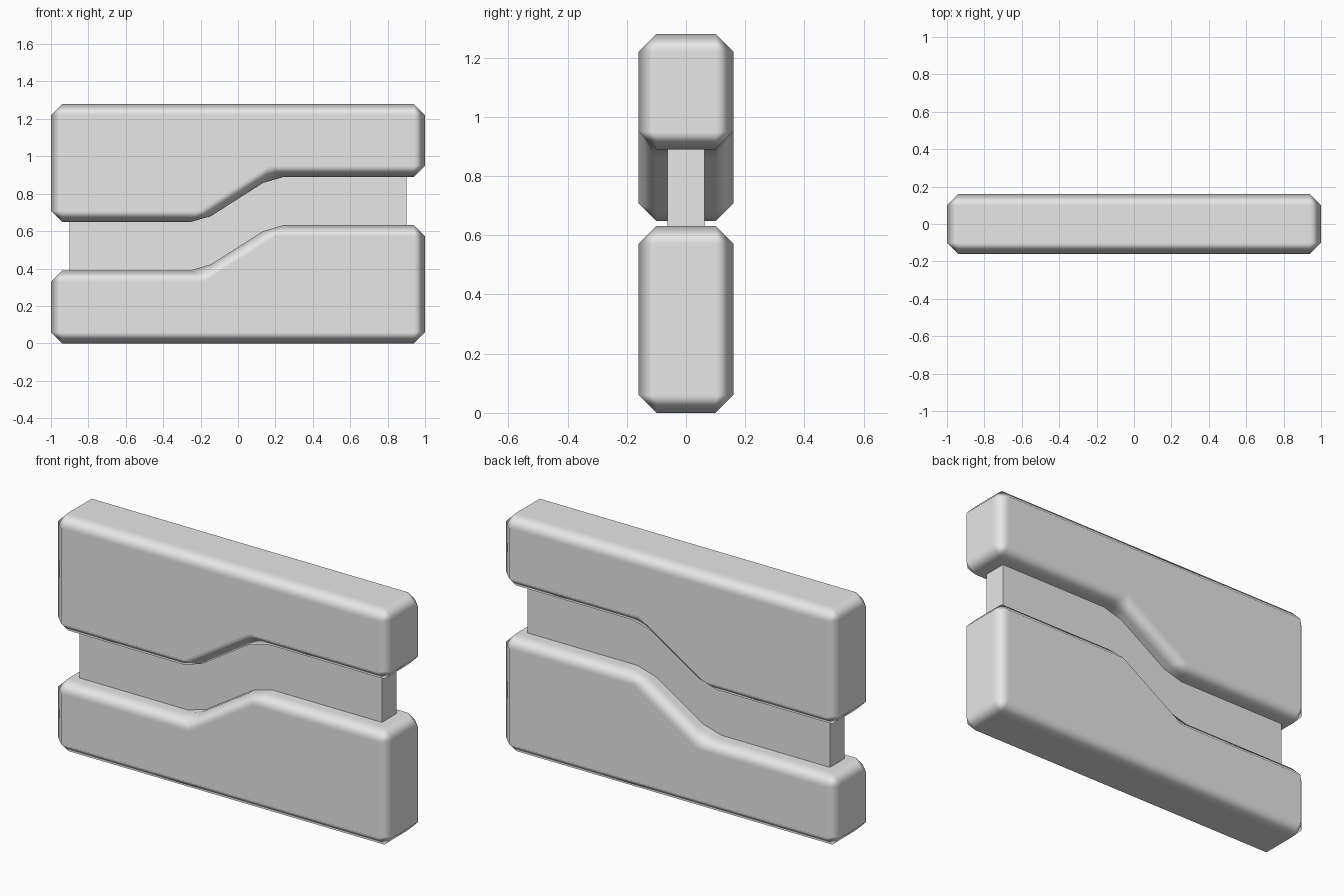
import bpy
import bmesh
from math import radians

cube = bpy.data.objects.get("Cube")
if cube:
    bpy.data.objects.remove(cube, do_unlink=True)

# One plain grey for every part
GREY = (0.8, 0.8, 0.8, 1.0)
grey = bpy.data.materials.new("plain_grey")
grey.use_nodes = True
grey.diffuse_color = GREY
grey.node_tree.nodes["Principled BSDF"].inputs["Base Color"].default_value = GREY


def extrude_profile(name, outline, half_depth):
    """Extrude an (x, z) outline evenly to the front and back."""
    bm = bmesh.new()
    face = bm.faces.new([bm.verts.new((x, -half_depth, z)) for x, z in outline])
    grown = bmesh.ops.extrude_face_region(bm, geom=[face])["geom"]
    moved = [v for v in grown if isinstance(v, bmesh.types.BMVert)]
    bmesh.ops.translate(bm, verts=moved, vec=(0, 2 * half_depth, 0))
    bmesh.ops.recalc_face_normals(bm, faces=bm.faces)
    mesh = bpy.data.meshes.new(name)
    bm.to_mesh(mesh)
    bm.free()
    mesh.materials.append(grey)
    obj = bpy.data.objects.new(name, mesh)
    bpy.context.collection.objects.link(obj)
    return obj


def stepped_block(name, base, low, high):
    """Block with one flat edge and one edge that ramps from low to high."""
    outline = [(-1, base), (1, base), (1, high), (0.185, high),
               (-0.195, low), (-1, low)]
    obj = extrude_profile(name, outline, 0.16)
    obj.data.polygons.foreach_set("use_smooth", [True] * len(obj.data.polygons))
    # Wide single chamfer, softly shaded while the large faces stay flat
    bevel = obj.modifiers.new("chamfer", "BEVEL")
    bevel.width = 0.06
    bevel.segments = 1
    bevel.limit_method = "ANGLE"
    bevel.angle_limit = radians(20)
    bevel.harden_normals = True
    return obj


# Two interlocking outer blocks
stepped_block("lower_block", 0, 0.39, 0.632)
stepped_block("upper_block", 1.28, 0.648, 0.89)

# Thin core joining the blocks through the gap
extrude_profile("core_plate", [(-0.9, 0.2), (0.9, 0.2), (0.9, 1.08), (-0.9, 1.08)], 0.063)
